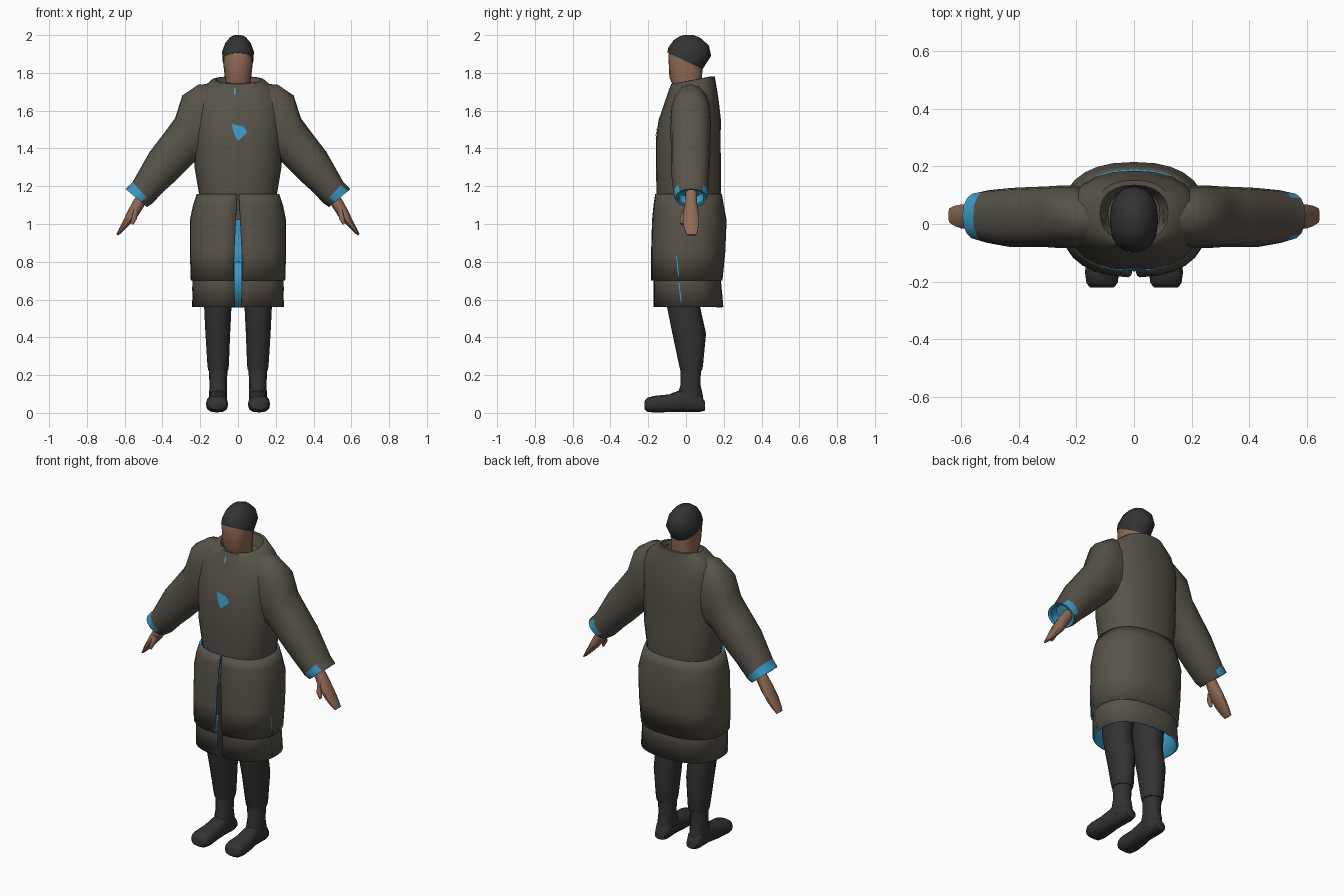
import bpy, math
from mathutils import Vector
from mathutils.bvhtree import BVHTree
import bmesh

if "Cube" in bpy.data.objects:
    bpy.data.objects.remove(bpy.data.objects["Cube"])


def material(name, rgb):
    m = bpy.data.materials.new(name)
    m.diffuse_color = (*rgb, 1)
    m.use_nodes = True
    m.node_tree.nodes["Principled BSDF"].inputs["Base Color"].default_value = m.diffuse_color
    return m


COAT = material("coat olive brown", (0.098, 0.086, 0.066))
LINING = material("lining blue", (0.045, 0.33, 0.58))
DARK = material("charcoal cloth", (0.032, 0.032, 0.033))
SKIN = material("skin", (0.28, 0.145, 0.09))
X, Y = Vector((1, 0, 0)), Vector((0, 1, 0))


def section(a, b, half, side, n, p, gap=None):
    """Rounded section through points a and b, reaching half along side."""
    a, b = Vector(a), Vector(b)
    c, u = (a + b) / 2, (b - a) / 2
    pts = []
    for k in range(n):
        t = 2 * math.pi * k / n if gap is None else gap + (2 * math.pi - 2 * gap) * k / (n - 1)
        co, si = -math.cos(t), math.sin(t)
        f = lambda v: math.copysign(abs(v) ** (2 / p), v)
        pts.append(c + u * f(co) + side * half * f(si))
    return pts


def finish(name, bm, mats, angle=50):
    me = bpy.data.meshes.new(name)
    bm.to_mesh(me)
    bm.free()
    for m in mats:
        me.materials.append(m)
    for f in me.polygons:
        f.use_smooth = True
    me.set_sharp_from_angle(angle=math.radians(angle))
    ob = bpy.data.objects.new(name, me)
    bpy.context.collection.objects.link(ob)
    return ob


def loft(name, rings, side, mats, n=16, p=2.2, gaps=None, rule=None):
    """Skin a list of (a, b, half) sections; gaps leave the front open."""
    bm = bmesh.new()
    rows = []
    for i, (a, b, h) in enumerate(rings):
        g = gaps[i] / h if gaps else None
        rows.append([bm.verts.new(v) for v in section(a, b, h, side, n, p, g)])
    bands = {}
    for i in range(len(rows) - 1):
        for k in range(n - 1 if gaps else n):
            j = (k + 1) % n
            f = bm.faces.new((rows[i][k], rows[i][j], rows[i + 1][j], rows[i + 1][k]))
            bands[f] = i
    if not gaps:
        bm.faces.new(rows[0][::-1])
        bands[bm.faces.new(rows[-1])] = len(rows) - 1
        bmesh.ops.recalc_face_normals(bm, faces=bm.faces)
    bm.normal_update()
    if rule:
        for f, i in bands.items():
            f.material_index = rule(i, f.normal)
    return finish(name, bm, mats)


def level(z, front, back, half, x=0):
    return ((x, front, z), (x, back, z), half)


def patch(name, target, points, direction):
    """Thin plate laid onto the surface of target."""
    me = target.data
    tree = BVHTree.FromPolygons([v.co for v in me.vertices], [f.vertices[:] for f in me.polygons])
    d = Vector(direction)
    bm = bmesh.new()
    vs = []
    for q in points:
        hit = tree.ray_cast(Vector(q) - d * 2, d)[0]
        if hit:
            vs.append(bm.verts.new(hit - d * 0.005))
    f = bm.faces.new(vs)
    f.normal_update()
    if f.normal.dot(d) > 0:
        f.normal_flip()
    finish(name, bm, [LINING])


# Upper coat with a sunken collar opening
torso = loft("coat_torso", [
    level(1.02, -.14, .165, .185), level(1.15, -.155, .185, .205),
    level(1.30, -.16, .185, .23), level(1.45, -.16, .183, .235),
    level(1.55, -.145, .185, .235),
    ((0, -.118, 1.63), (0, .175, 1.64), .235),
    ((0, -.095, 1.695), (0, .163, 1.72), .205),
    ((0, -.078, 1.742), (0, .152, 1.782), .138),
    ((0, -.06, 1.745), (0, .135, 1.782), .118),
    ((0, -.045, 1.70), (0, .115, 1.72), .09)], X, [COAT], n=24, p=2.3)

# Coat skirt and the longer under layer, open at the front with a blue lining
skirt = loft("coat_skirt", [
    level(.70, -.185, .193, .25), level(.85, -.185, .208, .255),
    level(1.02, -.18, .215, .255), level(1.10, -.172, .2, .238),
    level(1.16, -.163, .19, .218)],
    X, [COAT, LINING], n=29, p=2.4, gaps=[.014, .012, .006, .004, .003])
under = loft("under_skirt", [
    level(.56, -.172, .198, .243), level(.70, -.172, .185, .24),
    level(.80, -.165, .18, .235)],
    X, [COAT, LINING], n=29, p=2.4, gaps=[.010, .012, .012])
for ob in (skirt, under):
    s = ob.modifiers.new("lining", 'SOLIDIFY')
    s.thickness = .009
    s.offset = -1
    s.material_offset = 1
    s.material_offset_rim = 1

# Blue marks: chest, neck and side slits
patch("chest_patch", torso, [(-.035, 0, 1.53), (.03, 0, 1.515), (.05, 0, 1.485),
                             (0, 0, 1.44), (-.02, 0, 1.475)], (0, 1, 0))
patch("neck_patch", torso, [(-.022, 0, 1.72), (-.014, 0, 1.72),
                            (-.012, 0, 1.685), (-.022, 0, 1.685)], (0, 1, 0))
for s, nm in ((-1, "left"), (1, "right")):
    for tgt, lo, hi, y in ((skirt, .71, .83, -.048), (under, .57, .69, -.035)):
        patch(f"{nm}_slit_{tgt.name}", tgt,
              [(0, y + .008, lo), (0, y + .014, lo), (0, y, hi), (0, y - .005, hi)], (-s, 0, 0))


# Arms, hands, legs and feet
def cuff_rule(s):
    def rule(i, nrm):
        if i > 6:
            return 1
        if i == 6:
            return int(nrm.z > -.45) if s < 0 else int(abs(nrm.y) > .65 and nrm.z > -.35)
        return 0
    return rule


for s, nm in ((-1, "left"), (1, "right")):
    def arm(tx, tz, bx, bz, y0, y1):
        y = (y0 + y1) / 2
        return ((s * tx, y, tz), (s * bx, y, bz), (y1 - y0) / 2)

    loft(f"{nm}_sleeve", [
        arm(.10, 1.745, .12, 1.36, -.07, .12), arm(.21, 1.738, .20, 1.34, -.083, .133),
        arm(.295, 1.68, .235, 1.325, -.083, .133), arm(.333, 1.56, .285, 1.275, -.08, .13),
        arm(.40, 1.47, .335, 1.225, -.08, .128),
        arm(.467, 1.383, .39, 1.175, -.08, .125), arm(.558, 1.222, .455, 1.108, -.066, .117),
        arm(.595, 1.185, .482, 1.09, -.055, .11), arm(.578, 1.18, .493, 1.105, -.04, .095),
        arm(.54, 1.21, .47, 1.145, -.035, .09)],
        Y, [COAT, LINING], n=16, p=2.3, rule=cuff_rule(s))

    def slab(x, z, t, y, h):
        d = Vector((s * .84, 0, .545)) * t
        c = Vector((s * x, y, z))
        return (c + d, c - d, h)

    loft(f"{nm}_hand", [
        slab(.47, 1.19, .03, .028, .03), slab(.525, 1.11, .032, .028, .032),
        slab(.555, 1.06, .03, .026, .042), slab(.592, 1.005, .02, .026, .044),
        slab(.618, .97, .013, .028, .037), slab(.639, .942, .006, .03, .026)],
        Y, [SKIN], n=10)
    loft(f"{nm}_thumb", [
        slab(.54, 1.075, .016, .0, .018), slab(.548, 1.035, .015, -.018, .015),
        slab(.562, 1.0, .008, -.022, .009)], Y, [SKIN], n=8)

    # Trouser leg and boot shaft
    loft(f"{nm}_leg", [
        level(.225, -.03, .085, .054, s * .105), level(.25, -.036, .09, .058, s * .105),
        level(.42, -.072, .106, .067, s * .107), level(.56, -.1, .075, .074, s * .107),
        level(.72, -.11, .09, .08, s * .105), level(.95, -.11, .11, .085, s * .1)],
        X, [DARK], n=14)
    loft(f"{nm}_boot_shaft", [
        level(.05, -.05, .095, .046, s * .105), level(.10, -.045, .088, .048, s * .105),
        level(.15, -.028, .076, .046, s * .105), level(.24, -.028, .08, .05, s * .105)],
        X, [DARK], n=12)

    def foot(y, lo, hi, h, x):
        return ((s * x, y, lo), (s * x, y, hi), h)

    loft(f"{nm}_boot", [
        foot(.1, .012, .06, .032, .104), foot(.07, .004, .105, .044, .105),
        foot(-.02, .006, .125, .046, .106), foot(-.09, .004, .098, .053, .11),
        foot(-.17, .002, .09, .059, .111), foot(-.205, .006, .08, .054, .111),
        foot(-.22, .018, .062, .042, .111)], X, [DARK], n=12, p=2.6)

# Head and close-fitting cap
loft("head", [
    level(1.66, -.04, .08, .06), level(1.735, -.07, .085, .066),
    level(1.775, -.088, .085, .07), level(1.84, -.091, .088, .077),
    level(1.89, -.094, .088, .079), level(1.925, -.085, .085, .073)],
    X, [SKIN], n=16, p=2.4)
loft("cap", [
    ((0, -.085, 1.905), (0, .08, 1.83), .076),
    ((0, -.099, 1.907), (0, .088, 1.82), .082),
    ((0, -.094, 1.932), (0, .133, 1.89), .084),
    ((0, -.067, 1.972), (0, .122, 1.943), .068),
    ((0, -.035, 1.993), (0, .078, 1.985), .042),
    ((0, -.01, 2.0), (0, .04, 2.0), .018)], X, [DARK], n=16)
